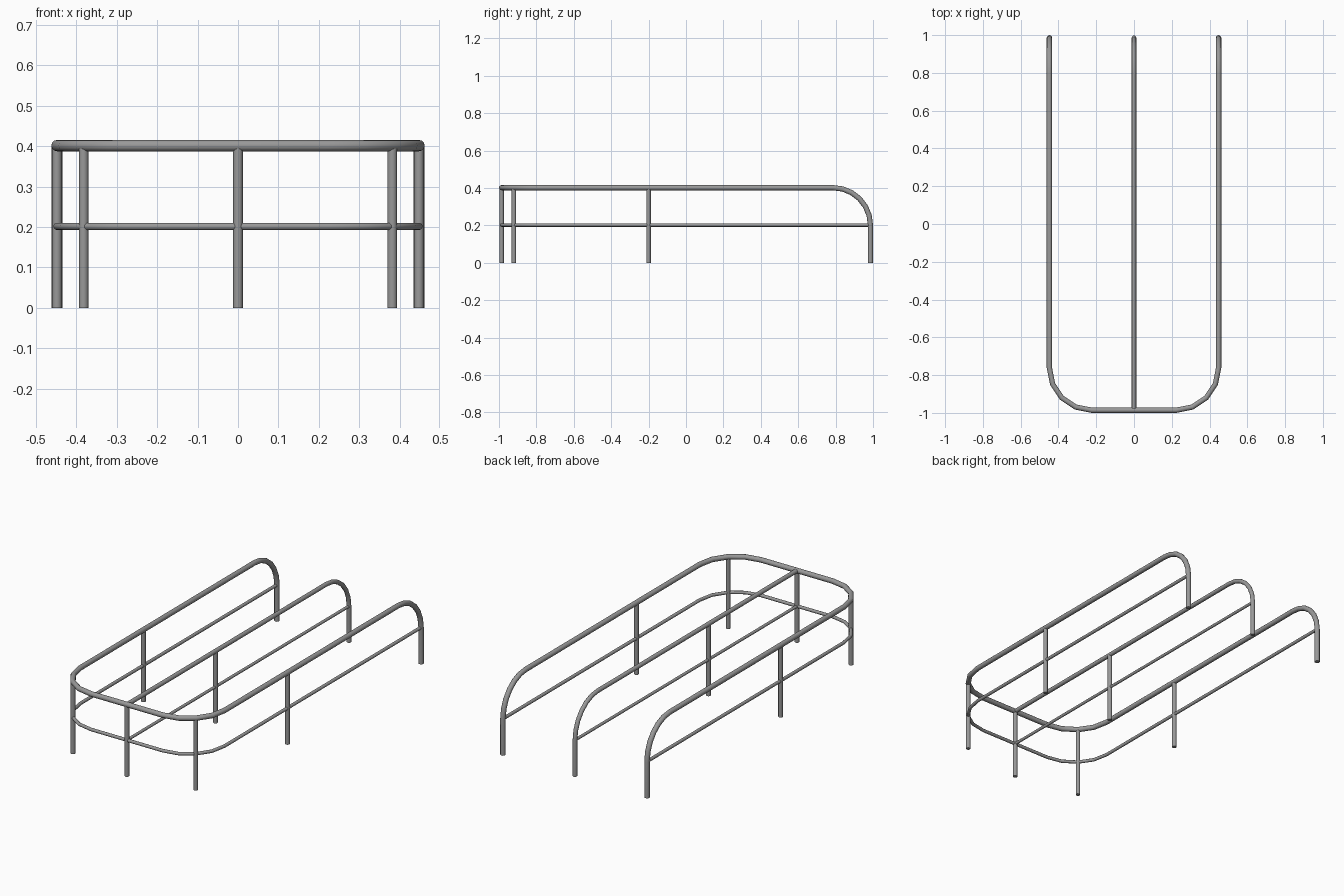
import bpy
from math import sin, cos, pi

if "Cube" in bpy.data.objects:
    bpy.data.objects.remove(bpy.data.objects["Cube"])

X, Y = 0.448, 0.986       # centre lines of side and end tubes
TOP, MID = 0.4015, 0.2015   # rail heights
RC, RB = 0.225, 0.2       # plan corner radius, rear bend radius
RAIL_R, LEG_R = 0.014, 0.012

# Dark grey metal
metal = bpy.data.materials.new("dark_metal")
metal.diffuse_color = (0.32, 0.32, 0.32, 1)
metal.use_nodes = True
metal.node_tree.nodes["Principled BSDF"].inputs["Base Color"].default_value = metal.diffuse_color


def tube(name, pts, r):
    cu = bpy.data.curves.new(name, 'CURVE')
    cu.dimensions = '3D'
    cu.bevel_depth = r
    cu.bevel_resolution = 4
    cu.use_fill_caps = True
    cu.materials.append(metal)
    sp = cu.splines.new('POLY')
    sp.points.add(len(pts) - 1)
    for p, co in zip(sp.points, pts):
        p.co = (*co, 1)
    ob = bpy.data.objects.new(name, cu)
    bpy.context.collection.objects.link(ob)
    bpy.ops.object.select_all(action='DESELECT')
    ob.select_set(True)
    bpy.context.view_layer.objects.active = ob
    bpy.ops.object.convert(target='MESH')
    bpy.ops.object.shade_smooth_by_angle(angle=0.8)
    return ob


def rear_bend(x, n=6):
    # from the foot up and forward over the bend
    pts = [(x, Y, 0)]
    for i in range(n + 1):
        a = i * pi / 2 / n
        pts.append((x, Y - RB + RB * cos(a), TOP - RB + RB * sin(a)))
    return pts


def front_corner(side, z, n=4):
    # from the side rail round to the front rail
    return [(side * (X - RC + RC * cos(i * pi / 2 / n)),
             -Y + RC - RC * sin(i * pi / 2 / n), z) for i in range(n + 1)]


def half_top(s):
    return rear_bend(s * X) + front_corner(s, TOP)


def half_mid(s):
    return [(s * X, Y, MID)] + front_corner(s, MID)


# Outer U-shaped rails
tube("outer_top_rail", half_top(-1) + half_top(1)[::-1], RAIL_R)
tube("outer_middle_rail", half_mid(-1) + half_mid(1)[::-1], 0.009)

# Central divider rails
tube("center_top_rail", rear_bend(0) + [(0, -Y, TOP)], LEG_R)
tube("center_middle_rail", [(0, Y, MID), (0, -Y, MID)], 0.008)

# Legs: mid-length row, front centre, front corners
corner = (X - RC + RC * cos(pi / 4), -Y + RC - RC * sin(pi / 4))
legs = {
    "left_middle_leg": (-X, -0.2), "center_middle_leg": (0, -0.2),
    "right_middle_leg": (X, -0.2), "front_center_leg": (0, -Y),
    "front_left_leg": (-corner[0], corner[1]), "front_right_leg": corner,
}
for name, (x, y) in legs.items():
    tube(name, [(x, y, 0), (x, y, TOP)], LEG_R)
